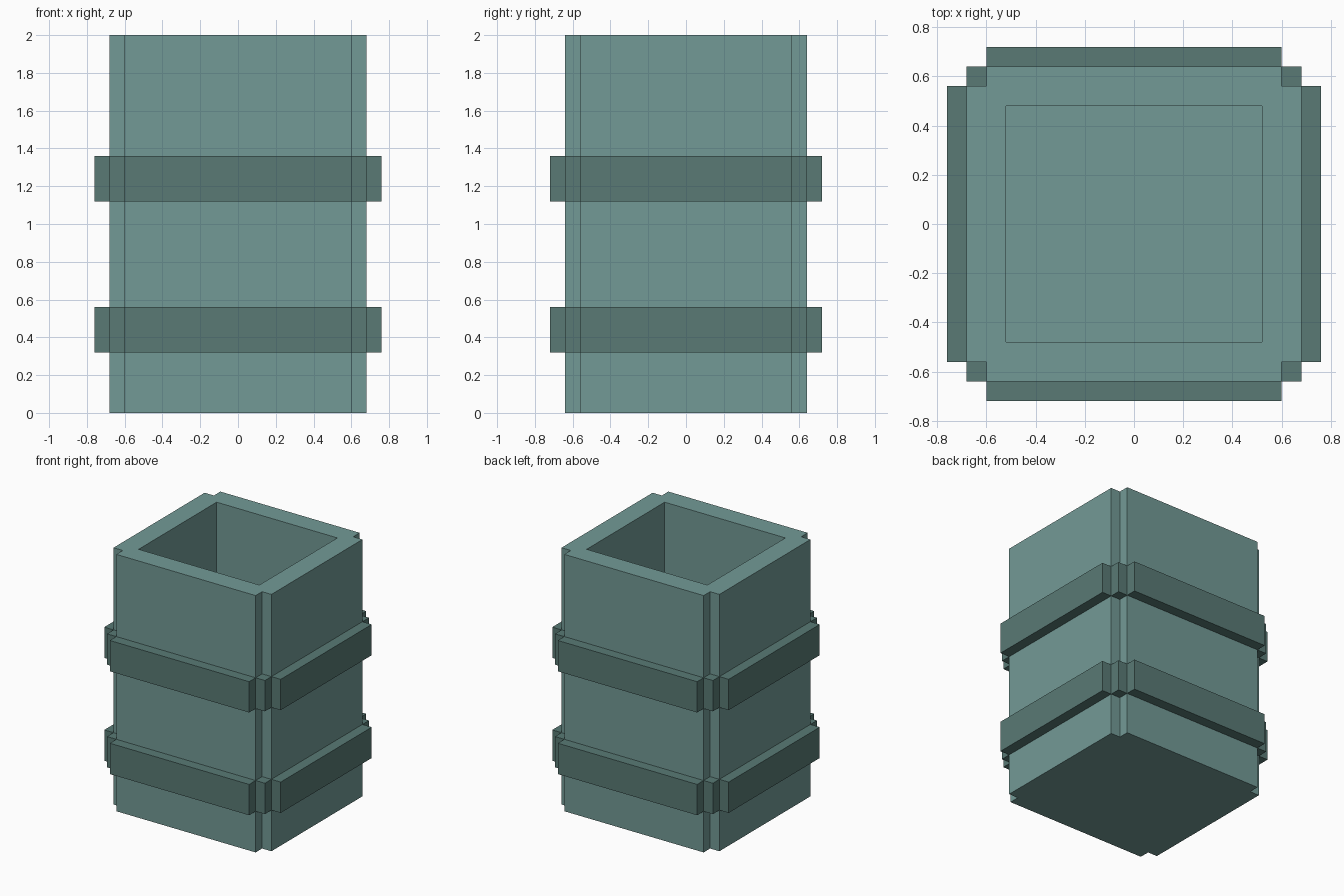
import bpy
import bmesh

if "Cube" in bpy.data.objects:
    bpy.data.objects.remove(bpy.data.objects["Cube"])

U = 0.08  # block size of the stepped shape


def material(name, rgb):
    m = bpy.data.materials.new(name)
    m.diffuse_color = (*rgb, 1)
    m.use_nodes = True
    m.node_tree.nodes["Principled BSDF"].inputs["Base Color"].default_value = m.diffuse_color
    return m


PALE = material("pale teal", (0.171, 0.323, 0.305))
DARK = material("dark teal", (0.100, 0.195, 0.178))


def finish(bm, name, mat):
    bmesh.ops.recalc_face_normals(bm, faces=bm.faces)
    mesh = bpy.data.meshes.new(name)
    bm.to_mesh(mesh)
    bm.free()
    mesh.materials.append(mat)
    bpy.context.collection.objects.link(bpy.data.objects.new(name, mesh))


def add_box(bm, x0, x1, y0, y1, z0, z1):
    vs = bmesh.ops.create_cube(bm, size=1)["verts"]
    for v in vs:
        v.co = (x1 if v.co.x > 0 else x0,
                y1 if v.co.y > 0 else y0,
                z1 if v.co.z > 0 else z0)


# Barrel body: notched square outline, open top, square cavity with a floor
bm = bmesh.new()
outline, inner = [], []
for sx, sy in ((1, 1), (-1, 1), (-1, -1), (1, -1)):
    notch = [(0.68, 0.56), (0.60, 0.56), (0.60, 0.64)]
    if sx * sy < 0:
        notch.reverse()
    outline += [(sx * x, sy * y) for x, y in notch]
    inner.append((sx * 0.52, sy * 0.48))


def loop(points, z):
    return [bm.verts.new((x, y, z)) for x, y in points]


def walls(a, b):
    for i in range(len(a)):
        j = (i + 1) % len(a)
        bm.faces.new((a[i], a[j], b[j], b[i]))


base, rim = loop(outline, 0), loop(outline, 2)
mouth, floor = loop(inner, 2), loop(inner, U)
walls(base, rim)
walls(mouth, floor)
bm.faces.new(base)
bm.faces.new(floor)
for i in range(4):  # rim: a notched corner and a straight side per turn
    a, b, c = rim[3 * i:3 * i + 3]
    j = (i + 1) % 4
    bm.faces.new((a, b, c, mouth[i]))
    bm.faces.new((c, rim[3 * j], mouth[j], mouth[i]))
finish(bm, "barrel_body", PALE)

# Hoops: four straight plates and four corner blocks each
for name, z in (("lower_hoop", 0.32), ("upper_hoop", 1.12)):
    bm = bmesh.new()
    top = z + 3 * U
    for s in (-1, 1):
        x0, x1 = sorted((s * 0.68, s * 0.76))
        y0, y1 = sorted((s * 0.64, s * 0.72))
        add_box(bm, x0, x1, -0.56, 0.56, z, top)
        add_box(bm, -0.60, 0.60, y0, y1, z, top)
        for t in (-1, 1):
            cx0, cx1 = sorted((s * 0.60, s * 0.68))
            cy0, cy1 = sorted((t * 0.56, t * 0.64))
            add_box(bm, cx0, cx1, cy0, cy1, z, top)
    finish(bm, name, DARK)
